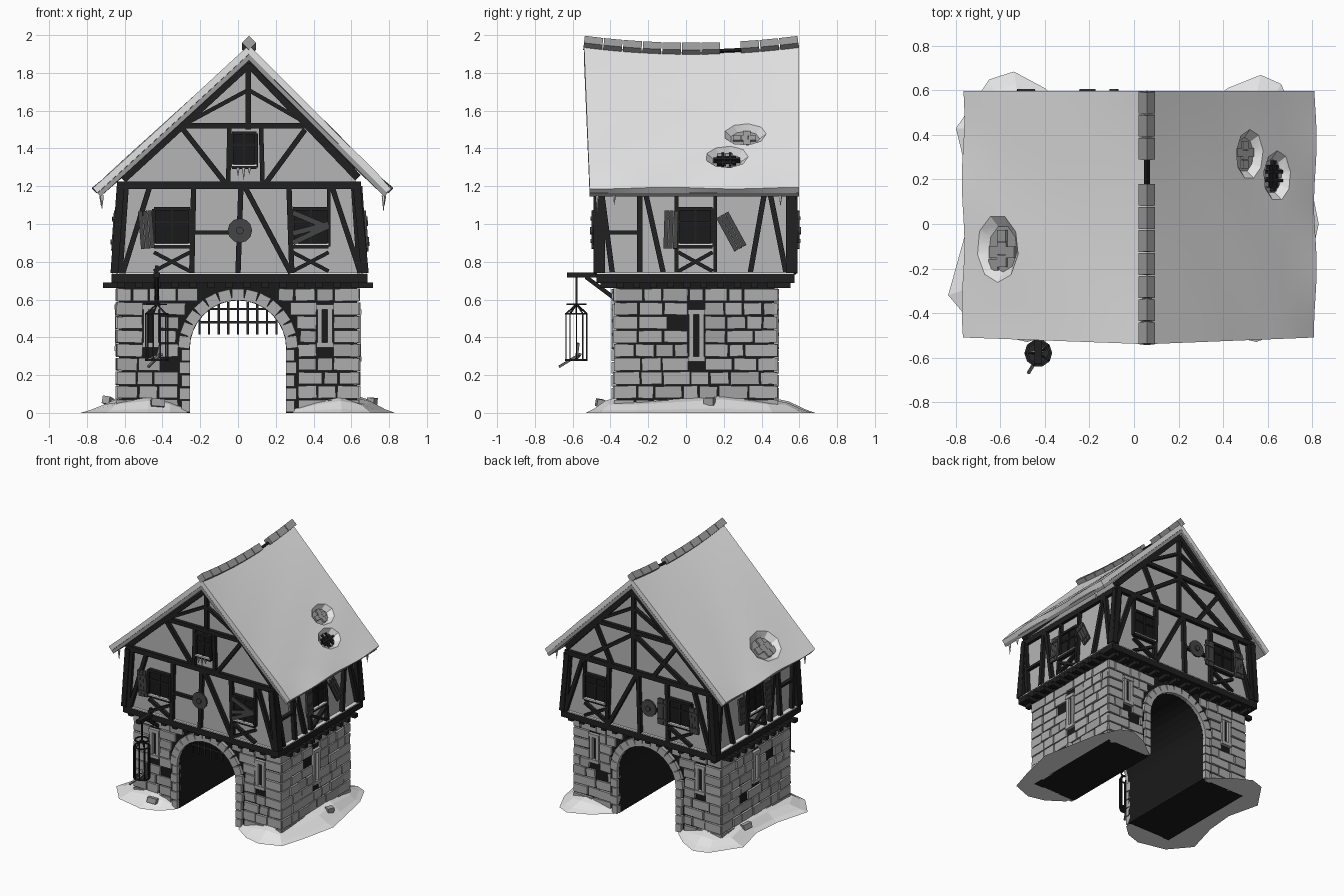
import bpy, bmesh, math, random
from mathutils import Vector as V, Matrix

if "Cube" in bpy.data.objects:
    bpy.data.objects.remove(bpy.data.objects["Cube"])
random.seed(4)

def mat(name, r, g, b):
    m = bpy.data.materials.new(name); m.diffuse_color = (r, g, b, 1); return m
M = {'snow': mat('snow', .78, .78, .78), 'plaster': mat('plaster', .46, .46, .46),
     'stone': mat('stone', .42, .42, .42), 'worn': mat('worn stone', .36, .36, .36),
     'shingle': mat('shingle', .33, .33, .33), 'timber': mat('dark timber', .014, .014, .014),
     'dark': mat('dark mortar', .01, .01, .01), 'wood': mat('old wood', .06, .06, .06),
     'iron': mat('iron', .02, .02, .02), 'bone': mat('bone', .2, .2, .2)}
parts = {}

def get(name, m):
    if name not in parts: parts[name] = (bmesh.new(), M[m])
    return parts[name][0]

def bar(name, m, p, q, w, d, n):
    """box from p to q, w wide, d deep along n"""
    p, q, n = V(p), V(q), V(n)
    x = (q - p).normalized(); y = n.cross(x).normalized(); z = x.cross(y)
    mx = Matrix((x * (q - p).length, y * w, z * d)).transposed().to_4x4()
    mx.translation = (p + q) / 2
    bmesh.ops.create_cube(get(name, m), size=1, matrix=mx)

def finish(name, bm, m):
    bmesh.ops.recalc_face_normals(bm, faces=bm.faces)
    me = bpy.data.meshes.new(name); bm.to_mesh(me); bm.free()
    me.materials.append(m)
    o = bpy.data.objects.new(name, me); bpy.context.collection.objects.link(o); return o

def prism(name, m, prof, y0, y1):
    bm = bmesh.new()
    f = bm.faces.new([bm.verts.new((x, y0, z)) for x, z in prof])
    r = bmesh.ops.extrude_face_region(bm, geom=[f])
    bmesh.ops.translate(bm, vec=(0, y1 - y0, 0), verts=[v for v in r['geom'] if isinstance(v, bmesh.types.BMVert)])
    return finish(name, bm, M[m])

# faces of the building: (u axis, normal, upper wall offset, stone wall offset)
X, Y, Z = V((1, 0, 0)), V((0, 1, 0)), V((0, 0, 1))
FACE = {'front': (X, -Y, .46, .368), 'back': (X, Y, .56, .468),
        'right': (Y, X, .66, .63), 'left': (Y, -X, .64, .63)}
def at(f, u, z, stone=False, out=0):
    a, n, hi, lo = FACE[f]
    d = lo if stone else hi
    if not stone and f in ('left', 'right'): d -= .07 * (z - .74)
    return a * u + n * (d + out) + Z * z
def strip(name, m, f, u0, z0, u1, z1, w=.028, d=.045, stone=False, out=0):
    bar(name, m, at(f, u0, z0, stone, out), at(f, u1, z1, stone, out), w, d, FACE[f][1])
def timber(f, *lines):
    for l in lines: strip('timber_frame', 'timber', f, *l)

# stone base core with arched passage
R, CZ = .255, .34
arc = [(R * math.cos(math.pi * i / 16), CZ + R * math.sin(math.pi * i / 16)) for i in range(17)]
prism('gate_core', 'dark', [(.63, 0), (.63, .72), (-.63, .72), (-.63, 0), (-R, 0)] + arc[::-1] + [(R, 0)], -.367, .467)

# masonry: rows of blocks that leave room for the arch, slits and fallen stones
SLITS = {'front': [(-.46, .46, .2), (.46, .46, .2)], 'back': [(-.46, .46, .2), (.46, .46, .2)],
         'right': [(.055, .41, .25)], 'left': [(.05, .45, .22)]}
FALLEN = {'front': [(-.36, .24)], 'back': [(.4, .24)], 'right': [(-.045, .475)], 'left': [(-.13, .475), (.2, .25)]}
RH = .0735
def masonry(f, u0, u1):
    for r in range(9):
        z0, z1 = r * RH, (r + 1) * RH
        cuts = [(u - .042, u + .042) for u, z, h in SLITS[f] if z0 < z + h / 2 and z1 > z - h / 2]
        cuts += [(u - .05, u + .05) for u, z in FALLEN[f] if z0 <= z < z1]
        if f in ('front', 'back'):
            h = .315 if z0 < CZ else math.sqrt(max(0, .325 ** 2 - (z0 - CZ) ** 2))
            if h > .03: cuts.append((-h, h))
        a = u0
        for c0, c1 in sorted(cuts) + [(u1, u1)]:
            while a < c0 - .012:
                w = random.uniform(.08, .16)
                if c0 - a - w < .06: w = min(c0 - a, .2)
                k = random.random() < .35
                g = random.uniform(.006, .012)
                t = random.uniform(-.004, .004)
                strip('worn_blocks' if k else 'stone_blocks', 'worn' if k else 'stone', f, a + g / 2, (z0 + z1) / 2 + t / 2,
                      a + w - g / 2, (z0 + z1) / 2 - t / 2, RH - g, .03, True, random.uniform(-.004, .004))
                a += w
            a = max(a, c1)
    # arrow slits
    for u, z, h in SLITS[f]:
        for s in (-1, 1):
            strip('slit_frames', 'stone', f, u + s * .027, z - h / 2, u + s * .027, z + h / 2, .024, .04, True)
            strip('slit_frames', 'stone', f, u - .045, z + s * h / 2, u + .045, z + s * h / 2, .026, .05, True)
masonry('front', -.645, .645); masonry('back', -.645, .645)
masonry('right', -.375, .475); masonry('left', -.375, .475)

# arch ring and jambs
for f in ('front', 'back'):
    for i in range(13):
        t = math.pi * (i + .5) / 13
        c, s = math.cos(t), math.sin(t)
        strip('arch_stones', 'stone', f, R * c, CZ + R * s, .316 * c, CZ + .316 * s, .064, .045, True, .003)
    for s in (-1, 1):
        for i in range(5):
            strip('arch_stones', 'stone', f, s * R, .034 + i * .068, s * (.3 + .01 * (i % 2)), .034 + i * .068, .061, .045, True, .003)

# portcullis
for i in range(-4, 5):
    strip('portcullis', 'iron', 'front', i * .051, .415, i * .051, .6 - abs(i) * .012, .012, .012, True, -.1)
for z, w in ((.55, .15), (.48, .21)):
    strip('portcullis', 'iron', 'front', -w, z, w, z, .012, .012, True, -.1)

# jettied floor: ring beam, joist ends, snow on the ledge
bar('floor_beam', 'timber', (-.67, .05, .712), (.685, .05, .712), 1.05, .048, Z)
bar('ledge_snow', 'snow', (-.668, .05, .739), (.683, .05, .739), 1.046, .008, Z)
for f, a, b, n in (('front', -.62, .62, 14), ('back', -.62, .62, 14), ('right', -.35, .45, 10), ('left', -.35, .45, 10)):
    for i in range(n):
        u = a + (b - a) * i / (n - 1)
        strip('joist_ends', 'timber', f, u, .66, u, .69, .036, .1, True, .035)

# plaster upper storey and gables
prism('plaster_walls', 'plaster', [(-.635, .7), (.655, .7), (.622, 1.25), (.058, 1.82), (-.605, 1.22)], -.455, .555)

def window(f, u, z, w=.19, h=.2, cross=True):
    strip('window_panes', 'dark', f, u, z - h / 2, u, z + h / 2, w, .02)
    for s in (-1, 1):
        strip('window_frames', 'timber', f, u + s * w / 2, z - h / 2, u + s * w / 2, z + h / 2, .018, .05)
        strip('window_frames', 'timber', f, u - w / 2, z + s * h / 2, u + w / 2, z + s * h / 2, .018, .05)
        if cross: timber(f, (u - w / 2, .8 - s * .05, u + w / 2, .8 + s * .05, .02))
    strip('window_frames', 'timber', f, u, z - h / 2, u, z + h / 2, .012, .035)
    strip('window_frames', 'timber', f, u - w / 2, z + .03, u + w / 2, z + .03, .012, .035)
    strip('sill_snow', 'snow', f, u - w / 2, z - h / 2 + .012, u + w / 2, z - h / 2 + .012, .008, .06)
def shutter(f, u, z, tilt=0):
    c, s = math.cos(tilt), math.sin(tilt)
    for k in (-.025, 0, .025):
        strip('shutters', 'wood', f, u + k * c + s * .1, z - k * s + c * .1, u + k * c - s * .1, z - k * s - c * .1, .023, .016, False, .032)
    for k in (-.06, .06):
        strip('shutters', 'wood', f, u + s * k - .036 * c, z + c * k + .036 * s, u + s * k + .036 * c, z + c * k - .036 * s, .015, .024, False, .034)

# shared framing of the two gable ends
for f in ('front', 'back'):
    timber(f, (-.64, 1.205, .65, 1.205, .038), (-.32, 1.52, .39, 1.52, .03), (.055, 1.5, .055, 1.85),
           (.055, 1.71, -.28, 1.53, .022), (.055, 1.71, .37, 1.53, .022),
           (.058, 1.848, -.61, 1.235, .042, .05), (.058, 1.848, .635, 1.245, .042, .05),
           (-.655, .74, -.622, 1.2, .04, .06), (.672, .74, .628, 1.2, .04, .06),
           (-.245, .74, -.235, 1.19), (0, .74, .015, 1.19), (.285, .74, .27, 1.19), (.48, .88, .48, 1.19, .018))
    timber(f, (-.47, 1.19, -.61, .74), (.5, 1.19, .645, .75), (-.24, .955, 0, .955, .02))
    window(f, -.35, .98); window(f, .385, .98)
timber('front', (.04, 1.19, .28, .74), (-.29, 1.5, -.07, 1.22), (.355, 1.5, .15, 1.22),
       (-.052, 1.22, -.045, 1.51, .024), (.13, 1.22, .122, 1.51, .024))
window('front', .032, 1.39, .13, .18, False)
timber('back', (.03, 1.19, .27, .74), (.055, 1.22, .055, 1.5), (.055, 1.5, -.4, 1.22), (.055, 1.5, .46, 1.22),
       (-.32, 1.5, -.12, 1.22), (.39, 1.5, .25, 1.22))
shutter('front', -.485, .97, -.08)
shutter('back', -.485, .97, .06); shutter('back', -.21, .97)
for z0, z1 in ((1.06, .98), (.95, 1.0), (.9, .99)):  # planks nailed over a window
    strip('window_planks', 'wood', 'front', .29, z0, .48, z1, .028, .012, False, .03)

# side framing
for f in ('right', 'left'):
    timber(f, (-.46, .74, -.46, 1.2, .04, .06), (.56, .74, .56, 1.2, .04, .06), (-.245, .74, -.245, 1.2),
           (-.45, 1.19, -.39, .74), (-.45, .955, -.245, .955, .02), (-.22, 1.19, -.12, .74), (-.05, .74, -.05, 1.19, .02),
           (.155, .74, .155, 1.19, .02), (.42, 1.19, .34, .74), (.44, 1.19, .53, .74), (-.46, 1.2, .56, 1.2, .04))
    window(f, .05, .98, .18)
    shutter(f, -.08, .97, .03); shutter(f, .24, .96, -.5 if f == 'right' else 0)

# round shields
for y in (-.49, .59):
    mx = Matrix.Translation((.01 if y < 0 else -.09, y, .965)) @ Matrix.Rotation(math.pi / 2, 4, 'X')
    for r, d in ((.065, .012), (.02, .035)):
        bmesh.ops.create_cone(get('round_shields', 'wood'), cap_ends=True, segments=12, radius1=r, radius2=r, depth=d, matrix=mx)

# sagging roof
def surf(side, s, y, t=0):
    r = V((.058, 0, 1.947 - .037 * (1 - ((y - .03) / .57) ** 2) - t * 1.345))
    e = V((.815 - t * .67, 0, 1.19 - t * .74)) if side > 0 else V((-.768 + t * .67, 0, 1.19 - t * .74))
    p = r.lerp(e, s); p.y = y; return p
def roof(name, m, t0, t1, wave):
    bm, N, K, g = bmesh.new(), 10, 18, []
    for j in range(K + 1):
        row = []
        for t in (t0, t1):
            for i in range(-N, N + 1):
                s = abs(i) / N; y0 = -.54 + .03 * s
                y = y0 + (.597 - y0) * j / K
                p = surf(1 if i > 0 else -1, s, y, t)
                if t == t0: p.z += wave * math.sin(9 * y + 5 * s + i) * s
                p.x += wave * 1.5 * math.sin(11 * y + i) * (s > .95)
                row.append(bm.verts.new(p))
        g.append(row)
    W = 2 * N + 1
    for j in range(K):
        a, b = g[j], g[j + 1]
        for i in range(W - 1):
            bm.faces.new((a[i], a[i + 1], b[i + 1], b[i]))
            bm.faces.new((a[W + i], b[W + i], b[W + i + 1], a[W + i + 1]))
        for i in (0, W - 1): bm.faces.new((a[i], b[i], b[W + i], a[W + i]))
    for row in (g[0], g[K]):
        for i in range(W - 1): bm.faces.new((row[i], row[i + 1], row[W + i + 1], row[W + i]))
    return finish(name, bm, M[m])
roof('roof_deck', 'shingle', .036, .06, 0)
snow = roof('roof_snow', 'snow', 0, .035, .004)

# melted patches cut through the snow, showing shingles
cut = bmesh.new()
for side, x, y, rx, ry, hole in ((1, .515, .31, .085, .115, 0), (1, .64, .215, .085, .115, 1), (-1, -.61, -.11, .125, .155, 0)):
    s = (x - .058) / ((.815 if side > 0 else -.768) - .058)
    T = (surf(side, 1, y) - surf(side, 0, y)).normalized(); Yc = Y * side; n = T.cross(Yc)
    mx = Matrix((T, Yc, n)).transposed().to_4x4(); mx.translation = surf(side, s, y, .015)
    bmesh.ops.create_cone(cut, cap_ends=True, segments=9, radius1=.55, radius2=1.15, depth=.07,
                          matrix=mx @ Matrix.Diagonal((rx, ry, 1, 1)))
    for i in (-1, 0, 1):
        for j in (-1, 0, 1):
            if abs(i * j) and random.random() < .6: continue
            c = mx @ V((i * rx * .4, (j + .3 * (i % 2)) * ry * .36, -.016))
            if hole and i == 0: continue
            bar('bare_shingles', 'shingle', c - T * rx * .21, c + T * rx * .21, ry * .34, .01 + .006 * random.random(), n)
    if hole:
        c = mx @ V((0, 0, -.014))
        bar('roof_hole', 'dark', c - T * .03, c + T * .03, .1, .016, n)
        for k in (-.02, .02):
            bar('broken_laths', 'timber', c - T * .05 + Yc * k, c + T * .05 + Yc * k, .014, .03, n)
        bar('broken_laths', 'timber', c - Yc * .07, c + Yc * .07, .016, .034, n)
cutter = finish('patch_cutter', cut, M['snow']); cutter.hide_render = True
mod = snow.modifiers.new('patches', 'BOOLEAN'); mod.operation = 'DIFFERENCE'; mod.object = cutter; mod.solver = 'EXACT'
bpy.context.view_layer.objects.active = snow; snow.select_set(True)
bpy.ops.object.modifier_apply(modifier=mod.name)
bpy.data.objects.remove(cutter)
bpy.ops.object.shade_smooth_by_angle(angle=math.radians(25))

# ridge tiles, one missing
for i in range(11):
    if i == 7: continue
    y0, y1 = -.54 + i * .1037, -.54 + (i + 1) * .1037 - .006
    bar('ridge_tiles', 'shingle', surf(1, 0, y0) + Z * .012, surf(1, 0, y1) + Z * .012, .053, .053, (1, 0, 1))
bar('ridge_gap', 'dark', surf(1, 0, .18), surf(1, 0, .3), .02, .02, (1, 0, 1))

# icicles
for x, y, z, h in [(.77, -.47, 1.15, .09), (.775, -.38, 1.15, .05), (-.72, -.45, 1.15, .08), (-.725, .3, 1.15, .06), (.775, .5, 1.15, .06),
                   (.0, -.49, 1.3, .05), (.03, -.49, 1.3, .07), (.06, -.49, 1.3, .04)]:
    bmesh.ops.create_cone(get('icicles', 'snow'), segments=5, radius1=0, radius2=.01, depth=h, matrix=Matrix.Translation((x, y, z - h / 2)))

# hanging cage on a bracket
cx, cy = -.43, -.58
bar('cage_bracket', 'timber', (cx, -.63, .73), (cx, -.36, .73), .035, .028, Z)
bar('cage_bracket', 'timber', (cx, -.53, .72), (cx, -.37, .6), .022, .022, X)
bar('cage_chain', 'iron', (cx, cy, .57), (cx, cy, .73), .01, .01, X)
bar('cage_bracket', 'timber', (cx, -.47, .735), (cx, -.47, .78), .02, .02, X)
def ring(i, r, z): return V((cx + r * math.cos(i * math.pi / 5), cy + r * math.sin(i * math.pi / 5), z))
for i in range(10):
    for r, z in ((.058, .28), (.058, .525), (.05, .575)):
        bar('cage', 'iron', ring(i, r, z), ring(i + 1, r, z), .009, .009, Z)
    bar('cage', 'iron', ring(i, .058, .28), ring(i, .058, .525), .007, .007, Y + X * .01)
    if i % 2: bar('cage', 'iron', ring(i, .058, .525), (cx, cy, .575), .007, .007, Y + X * .3)
bmesh.ops.create_cone(get('cage', 'iron'), cap_ends=True, segments=10, radius1=.058, radius2=.058, depth=.008, matrix=Matrix.Translation((cx, cy, .278)))
for p, q in (((cx, cy, .29), (cx + .02, cy + .01, .37)), ((cx + .01, cy, .3), (cx - .045, cy - .09, .245)), ((cx - .03, cy, .29), (cx + .03, cy + .02, .31))):
    bar('cage_bones', 'bone', p, q, .012, .012, X + Y * .2)

# snow drifts round each pier: wall x, y, outer x, y, height
def drift(name, pts):
    bm = bmesh.new(); rows = []
    for wx, wy, ox, oy, h in pts:
        w, o = V((wx, wy, 0)), V((ox, oy, 0))
        rows.append([bm.verts.new(p) for p in (w, w + Z * h, w.lerp(o, .4) + Z * h * .75, w.lerp(o, .75) + Z * h * .25, o)])
    for a, b in zip(rows, rows[1:]):
        for i in range(5): bm.faces.new((a[i], a[(i + 1) % 5], b[(i + 1) % 5], b[i]))
    bm.faces.new(rows[0]); bm.faces.new(rows[-1])
    finish(name, bm, M['snow'])
drift('snow_drift_left', [(-.27, -.36, -.27, -.41, .02), (-.36, -.36, -.36, -.49, .06), (-.47, -.36, -.48, -.53, .085), (-.61, -.36, -.7, -.48, .06),
    (-.62, -.25, -.835, -.32, .06), (-.62, -.05, -.76, -.05, .08), (-.62, .2, -.74, .18, .09), (-.62, .42, -.8, .43, .06),
    (-.58, .455, -.65, .65, .06), (-.5, .455, -.54, .685, .08), (-.4, .455, -.4, .61, .05), (-.28, .455, -.28, .5, .02)])
drift('snow_drift_right', [(.29, -.36, .29, -.41, .02), (.42, -.36, .42, -.5, .06), (.54, -.36, .55, -.53, .085), (.61, -.36, .71, -.47, .06),
    (.62, -.25, .77, -.27, .06), (.62, 0, .83, 0, .08), (.62, .2, .79, .2, .095), (.62, .42, .74, .46, .06),
    (.58, .455, .66, .63, .06), (.52, .455, .57, .67, .07), (.42, .455, .42, .61, .05), (.28, .455, .28, .5, .02)])
for p, q in (((-.46, -.46, .055), (-.39, -.45, .05)), ((-.7, .2, .07), (-.68, .27, .06)), ((.7, .1, .06), (.72, .15, .06))):
    bar('fallen_blocks', 'worn', p, q, .04, .04, V((.2, .2, 1)))

for name, (bm, m) in parts.items(): finish(name, bm, m)

for m in bpy.data.materials:
    if m.users and not m.is_grease_pencil:
        m.use_nodes = True
        m.node_tree.nodes["Principled BSDF"].inputs["Base Color"].default_value = m.diffuse_color
